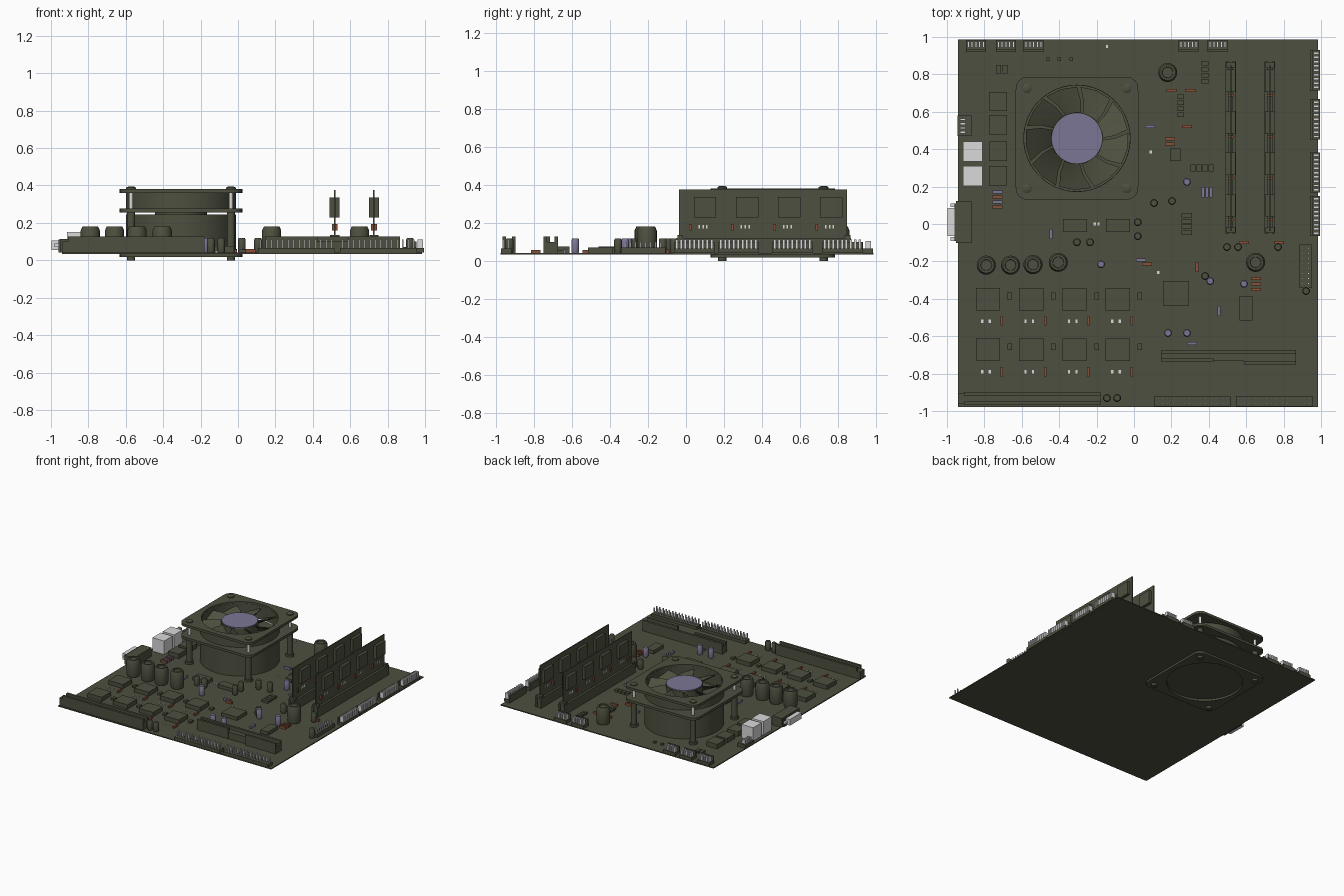
import bpy, bmesh
from math import sin, cos, pi, sqrt, radians

if "Cube" in bpy.data.objects:
    bpy.data.objects.remove(bpy.data.objects["Cube"])


def material(name, r, g, b):
    mat = bpy.data.materials.new(name)
    mat.use_nodes = True
    mat.diffuse_color = (r, g, b, 1)
    mat.node_tree.nodes["Principled BSDF"].inputs["Base Color"].default_value = (r, g, b, 1)
    return mat


olive = material("dark olive", .075, .08, .05)
white = material("light grey", .7, .7, .7)
purple = material("muted purple", .2, .18, .3)
brown = material("red brown", .25, .08, .04)


class Part:
    """Collects shapes of one colour into one object."""

    def __init__(self, name, mat, smooth=False):
        self.name, self.mat, self.smooth, self.bm = name, mat, smooth, bmesh.new()

    def box(self, x, y, sx, sy, low, high):
        new = bmesh.ops.create_cube(self.bm, size=1)["verts"]
        bmesh.ops.scale(self.bm, vec=(sx, sy, high - low), verts=new)
        bmesh.ops.translate(self.bm, vec=(x, y, (low + high) / 2), verts=new)

    def loft(self, rings, closed=False):
        loops = [[self.bm.verts.new(p) for p in ring] for ring in rings]
        pairs = list(zip(loops, loops[1:]))
        if closed:
            pairs.append((loops[-1], loops[0]))
        else:
            self.bm.faces.new(loops[0])
            self.bm.faces.new(loops[-1])
        n = len(loops[0])
        for a, b in pairs:
            for i in range(n):
                j = (i + 1) % n
                self.bm.faces.new((a[i], a[j], b[j], b[i]))

    def lathe(self, x, y, profile, sides=16, closed=False):
        self.loft([[(x + r * cos(2 * pi * i / sides), y + r * sin(2 * pi * i / sides), z)
                    for i in range(sides)] for r, z in profile], closed)

    def rod(self, x, y, r, low, high, sides=16):
        self.lathe(x, y, [(r, low), (r, high)], sides)

    def done(self):
        bmesh.ops.recalc_face_normals(self.bm, faces=self.bm.faces)
        mesh = bpy.data.meshes.new(self.name)
        self.bm.to_mesh(mesh)
        self.bm.free()
        obj = bpy.data.objects.new(self.name, mesh)
        bpy.context.collection.objects.link(obj)
        mesh.materials.append(self.mat)
        if self.smooth:
            bpy.ops.object.select_all(action="DESELECT")
            obj.select_set(True)
            bpy.context.view_layer.objects.active = obj
            bpy.ops.object.shade_smooth_by_angle(angle=radians(35))


TOP = .042
board = Part("circuit_board", olive)
board.box(.022, .005, 1.925, 1.965, .034, TOP)
board.done()

# Cooling fan: flanges, housing, hub, blades, posts and screws
FX, FY, HALF, CORNER = -.305, .458, .328, .06


def flange_edge(a):
    c, s = abs(cos(a)), abs(sin(a))
    t, k = HALF / max(c, s), HALF - CORNER
    if min(c, s) * t > k:
        dot = (c + s) * k
        t = dot + sqrt(dot * dot - 2 * k * k + CORNER ** 2)
    return t


def flange(part, hole, low, high):
    angles = [2 * pi * i / 96 for i in range(96)]
    rings = []
    for outer, z in ((0, low), (1, low), (1, high), (0, high)):
        rings.append([(FX + cos(a) * r, FY + sin(a) * r, z) for a in angles
                      for r in [flange_edge(a) if outer else hole]])
    part.loft(rings, closed=True)


frame = Part("fan_frame", olive, True)
for low, high in ((.018, .034), (.256, .276), (.36, .38)):
    flange(frame, .284, low, high)
frame.lathe(FX, FY, [(.283, .27), (.295, .27), (.295, .365), (.283, .365)], 64, True)
frame.done()
sink = Part("heat_sink", olive, True)
sink.rod(FX, FY, .295, TOP, .245, 64)
sink.done()
hub = Part("fan_hub", olive, True)
hub.rod(FX, FY, .138, .245, .355, 48)
hub.done()
cap = Part("hub_label", purple)
cap.rod(FX, FY, .134, .355, .362, 48)
cap.done()
blades = Part("fan_blades", olive, True)
for k in range(9):
    rows = []
    for r, sweep in ((.13, 0), (.2, 4), (.276, 10)):
        row = []
        for u in (0, .5, 1):
            a = radians(40 * k + sweep + 36 * u)
            row.append((FX + r * cos(a), FY + r * sin(a), .352 - .075 * u))
        rows.append(row + [(x, y, z - .006) for x, y, z in reversed(row)])
    blades.loft(rows)
blades.done()
posts = Part("fan_posts", olive, True)
spacers = Part("fan_spacers", white, True)
for sx in (-1, 1):
    for sy in (-1, 1):
        x, y = FX + sx * .267, FY + sy * .267
        posts.rod(x, y, .022, TOP, .256)
        posts.rod(x, y, .032, TOP, .06)
        posts.lathe(x, y, [(.026, .38), (.026, .388), (.016, .394)])
        posts.rod(x, y, .022, 0, .018)
        spacers.rod(x, y, .011, .276, .36)
posts.done()
spacers.done()

# Memory modules standing in their slots
slots = Part("memory_slots", olive)
cards = Part("memory_modules", olive)
resistors = Part("brown_resistors", brown, True)
pins = Part("connector_pins", white)
for x in (.517, .727):
    for side in (-1, 1):
        slots.box(x + side * .019, .41, .018, .92, TOP, .12)
        for end in (-1, 1):
            slots.box(x, .41 + end * .44, .05, .03, TOP, .135)
    slots.box(x, .41, .05, .9, TOP, .08)
    cards.box(x, .405, .008, .885, .08, .375)
    for k in range(4):
        y = .1 + k * .222
        cards.box(x, y, .054, .118, .228, .336)
        resistors.box(x, y - .078, .03, .014, .16, .195)
        for step in (0, 1, 2):
            pins.box(x, y - .03 + step * .02, .014, .008, .17, .19)
slots.done()
cards.done()

# Expansion slots
expansion = Part("expansion_slots", olive)
for y in (-.908, -.958):
    expansion.box(-.545, y, .73, .018, TOP, .127)
expansion.box(-.545, -.933, .73, .04, TOP, .1)
expansion.box(-.925, -.933, .03, .06, TOP, .1)
for y, x, wide in ((-.683, .505, .72), (-.742, .727, .276), (-.725, .285, .28)):
    expansion.box(x, y, wide, .018, TOP, .127)
expansion.box(.505, -.71, .72, .045, TOP, .1)
expansion.done()

# Pin headers along the edges
headers = Part("pin_headers", olive)
for x in (.312, .75):
    headers.box(x, -.947, .41, .056, TOP, .065)
    for k in range(14):
        for y in (-.962, -.934):
            pins.box(x - .19 + k * .0292, y, .008, .008, .06, .112)
for y in (.822, .56, .275, .043):
    headers.box(.968, y, .052, .214, TOP, .066)
    headers.box(.948, y, .012, .214, TOP, .1)
    for k in range(9):
        pins.box(.975, y - .092 + k * .023, .03, .013, .062, .112)
for x in (-.845, -.685, -.537, .292, .447):
    headers.box(x, .953, .108, .064, TOP, .066)
    headers.box(x, .926, .108, .012, TOP, .1)
    for k in range(5):
        pins.box(x - .04 + k * .02, .96, .011, .03, .062, .105)
headers.box(-.907, .525, .075, .108, TOP, .07)
headers.box(.918, -.225, .068, .232, TOP, .07)
for k in range(4):
    pins.box(-.915, .49 + k * .023, .03, .012, .07, .1)
for k in range(8):
    for x in (.903, .933):
        pins.box(x, -.318 + k * .0265, .009, .009, .07, .1)
headers.done()

# Ports on the right edge
ports = Part("white_ports", white)
for y in (.388, .257):
    ports.box(-.863, y, .105, .106, TOP, .152)
ports.done()
serial = Part("serial_port_body", olive)
serial.box(-.91, .01, .085, .225, TOP, .115)
serial.box(-.955, .01, .012, .2, TOP, .11)
serial.done()
shell = Part("serial_port_shell", white)
shell.box(-.976, .01, .044, .15, .055, .105)
for y in (-.08, .1):
    shell.box(-.968, y, .025, .02, .07, .09)
shell.done()

# Chips
chips = Part("chips", olive)
for col in range(4):
    for row in range(2):
        x, y = -.781 + .2315 * col, -.402 - .271 * row
        chips.box(x, y, .13, .12, TOP, .076)
        chips.box(x + .118, y + .017, .024, .035, TOP, .058)
        resistors.box(x + .074, y - .117, .014, .05, TOP, .058)
        for step in (-.03, .01):
            pins.box(x + step, y - .117, .012, .018, TOP, .05)
for y in (.655, .53, .388, .257):
    chips.box(-.727, y, .098, .104, TOP, .08)
for x, y, sx, sy in ((.225, -.37, .14, .13), (.598, -.45, .07, .13), (.22, .37, .055, .065),
                     (-.315, -.007, .13, .07), (-.086, -.007, .13, .07)):
    chips.box(x, y, sx, sy, TOP, .07)
for k in range(4):
    chips.box(.38, .86 - k * .032, .036, .024, TOP, .06)
    chips.box(.25, .68 - k * .032, .036, .024, TOP, .06)
    chips.box(.283, .048 - k * .032, .056, .024, TOP, .06)
    chips.box(.315 + k * .032, .3, .026, .036, TOP, .06)
for x in (-.725, -.69):
    chips.box(x, .828, .028, .045, TOP, .06)
for x in (-.46, -.4, -.335):
    chips.box(x, .88, .018, .018, TOP, .055)
chips.done()

# Large and small capacitors
large = Part("large_capacitors", olive, True)
for x, y in ((-.79, -.22), (-.66, -.22), (-.54, -.217), (-.405, -.205), (.65, -.205), (.18, .81)):
    large.lathe(x, y, [(.046, TOP), (.051, .06), (.051, .16), (.042, .18), (.03, .18), (.028, .172)], 24)
large.done()
dark = [(.107, .112), (.203, .123), (.02, .01), (.02, -.065), (-.305, -.097), (-.235, -.097),
        (.497, -.123), (.556, -.123), (.77, -.123), (.38, -.278), (.92, -.358), (-.145, -.93), (-.09, -.93)]
bright = [(.283, .225), (-.176, -.215), (.182, -.583), (.283, -.583), (.588, -.32), (.407, -.305)]
for name, mat, spots in (("small_capacitors", olive, dark), ("purple_capacitors", purple, bright)):
    small = Part(name, mat, True)
    for x, y in spots:
        small.lathe(x, y, [(.018, TOP), (.021, .05), (.021, .11), (.016, .118)], 14)
    small.done()

# Resistors lying across or along the board
across = [(.2, .715), (.3, .715), (.283, .52), (.193, .455), (.193, .427), (.07, -.215), (.588, -.098),
          (.775, -.098), (.652, -.292), (.652, -.35), (-.73, .145), (-.73, .09), (.652, -.32)]
violet = Part("purple_resistors", purple)
for x, y in across:
    resistors.box(x, y, .055, .016, TOP, .06)
for x, y in ((.085, .52), (.037, -.193), (.31, -.64), (-.73, .172), (-.73, .118)):
    violet.box(x, y, .055, .016, TOP, .06)
for x, y in ((-.444, -.053), (.455, -.465), (.37, .17), (.39, .17), (.412, .17)):
    violet.box(x, y, .016, .055, TOP, .06)
resistors.box(.337, -.23, .016, .055, TOP, .06)
for x, y in ((-.145, .95), (-.21, 0), (-.19, 0), (.09, .385), (.13, -.26)):
    pins.box(x, y, .012, .016, TOP, .05)
violet.done()
resistors.done()
pins.done()
